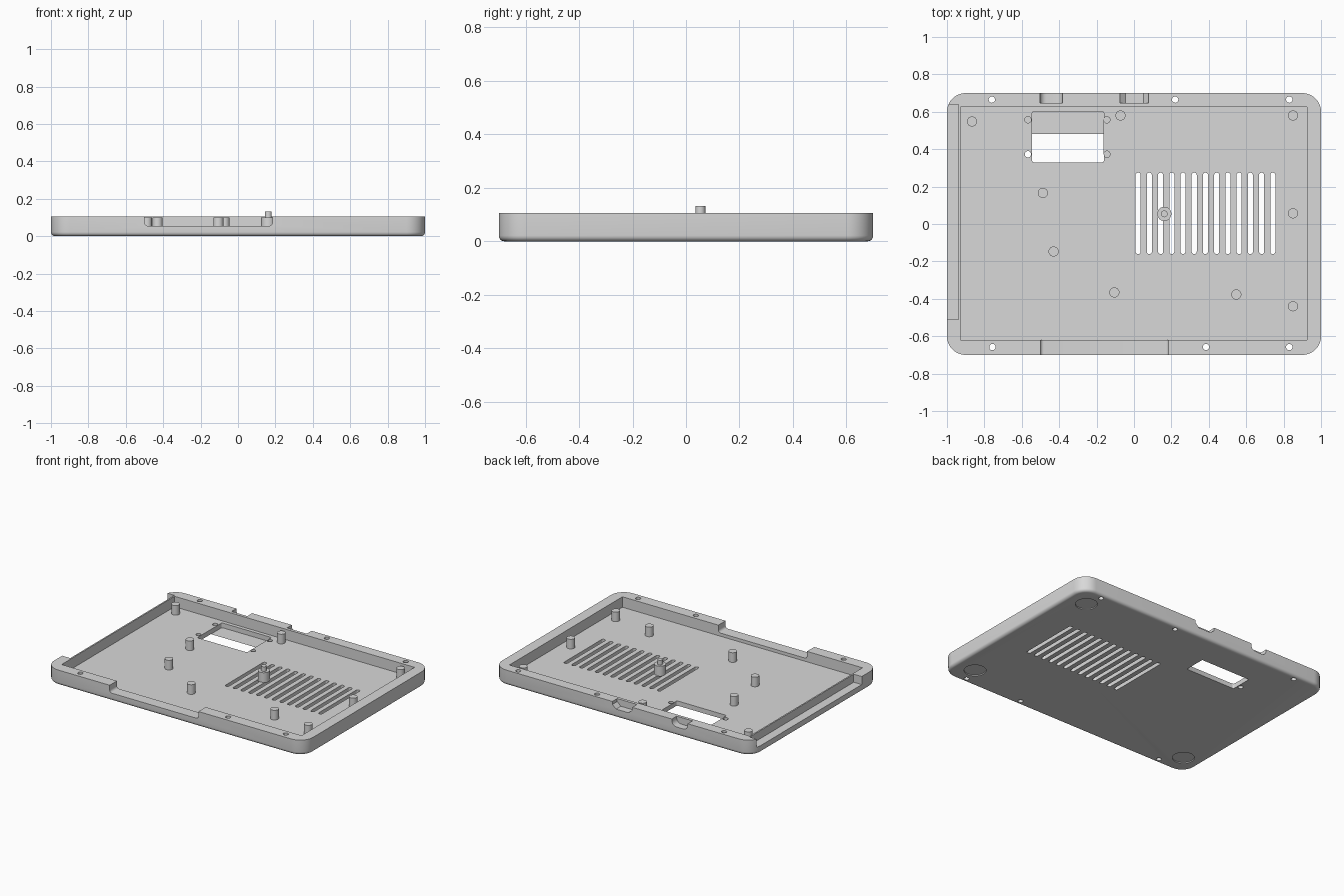
import bpy, bmesh, math
from mathutils import Matrix, Vector

if "Cube" in bpy.data.objects:
    bpy.data.objects.remove(bpy.data.objects["Cube"])

H, FLOOR = 0.106, 0.033          # rim height and floor thickness

grey = bpy.data.materials.new("light_grey")
grey.diffuse_color = (0.69, 0.69, 0.69, 1)
grey.use_nodes = True
grey.node_tree.nodes["Principled BSDF"].inputs["Base Color"].default_value = grey.diffuse_color


def rounded(cx, cy, w, h, r, n=6):
    """Outline of a rounded rectangle, counter-clockwise."""
    pts = []
    for k, (sx, sy) in enumerate([(1, 1), (-1, 1), (-1, -1), (1, -1)]):
        for i in range(n + 1):
            a = math.pi / 2 * (k + i / n)
            pts.append((cx + sx * (w / 2 - r) + r * math.cos(a),
                        cy + sy * (h / 2 - r) + r * math.sin(a)))
    return pts


def box(x0, x1, y0, y1):
    return [(x0, y0), (x1, y0), (x1, y1), (x0, y1)]


def circle(cx, cy, r, n=24):
    return [(cx + r * math.cos(2 * math.pi * i / n),
             cy + r * math.sin(2 * math.pi * i / n)) for i in range(n)]


def loft(bm, rings, matrix=Matrix()):
    """Closed solid through counter-clockwise rings (outline, height), bottom to top."""
    loops = [[bm.verts.new(matrix @ Vector((x, y, z))) for x, y in pts] for pts, z in rings]
    n = len(loops[0])
    bm.faces.new(loops[0][::-1])
    bm.faces.new(loops[-1])
    for a, b in zip(loops, loops[1:]):
        for i in range(n):
            j = (i + 1) % n
            bm.faces.new((a[i], a[j], b[j], b[i]))


def prism(bm, pts, z0, z1, matrix=Matrix()):
    loft(bm, [(pts, z0), (pts, z1)], matrix)


def finish(bm, name):
    bm.normal_update()
    me = bpy.data.meshes.new(name)
    bm.to_mesh(me)
    bm.free()
    ob = bpy.data.objects.new(name, me)
    bpy.context.collection.objects.link(ob)
    me.materials.append(grey)
    return ob


def smooth(ob):
    bpy.ops.object.select_all(action='DESELECT')
    ob.select_set(True)
    bpy.context.view_layer.objects.active = ob
    bpy.ops.object.shade_smooth_by_angle(angle=math.radians(35))


def subtract(ob, cutter):
    """Cut one object from another, trying a second solver if the first gives nothing."""
    for solver in ('EXACT', 'MANIFOLD'):
        m = ob.modifiers.new("cut", 'BOOLEAN')
        m.operation, m.solver, m.object = 'DIFFERENCE', solver, cutter
        bpy.context.view_layer.update()
        graph = bpy.context.evaluated_depsgraph_get()
        result = bpy.data.meshes.new_from_object(ob.evaluated_get(graph))
        ob.modifiers.clear()
        if len(result.polygons) > len(ob.data.polygons):
            ob.data = result
            break
    bpy.data.objects.remove(cutter)


# Tray body with rounded corners and a rounded bottom edge
bm = bmesh.new()
rings, f = [], 0.022
for i in range(6):
    a = math.pi / 2 * i / 5
    d = f * (1 - math.sin(a))
    rings.append((rounded(0, 0, 2 - 2 * d, 1.4 - 2 * d, 0.1 - d, 10), f * (1 - math.cos(a))))
rings.append((rounded(0, 0, 2, 1.4, 0.1, 10), H))
loft(bm, rings)
tray = finish(bm, "tray")

# Inner cavity
bm = bmesh.new()
prism(bm, box(-0.928, 0.925, -0.62, 0.626), FLOOR, 0.3)
subtract(tray, finish(bm, "cavity_cutter"))

# Vent slots, fan opening, screw holes and foot recesses
bm = bmesh.new()
for i in range(13):
    prism(bm, rounded(0.022 + 0.06 * i, 0.057, 0.027, 0.435, 0.0125, 5), -0.1, 0.07)
prism(bm, rounded(-0.353, 0.465, 0.385, 0.272, 0.012, 4), -0.1, 0.07)
for x in (-0.567, -0.145):
    for y in (0.373, 0.557):
        prism(bm, circle(x, y, 0.017), -0.1, 0.07)
for x, y in [(-0.76, 0.665), (0.22, 0.665), (0.83, 0.665),
             (-0.757, -0.658), (0.385, -0.658), (0.83, -0.658)]:
    prism(bm, circle(x, y, 0.017), -0.1, 0.3)
for x in (-0.865, 0.855):
    for y in (-0.545, 0.55):
        prism(bm, circle(x, y, 0.07, 40), -0.1, 0.007)
subtract(tray, finish(bm, "hole_cutter"))

# Rim notches, drawn in x/z and extruded along y, and the left side ledge
bm = bmesh.new()
upright = Matrix.Rotation(math.pi / 2, 4, 'X')
prism(bm, rounded(-0.158, 0.155, 0.685, 0.2, 0.018, 5), 0.6, 0.8, upright)
prism(bm, rounded(-0.442, 0.16, 0.122, 0.2, 0.035, 6), -0.8, -0.647, upright)
prism(bm, [(-0.045, 0.06), (0.05, 0.06), (0.078, 0.085), (0.078, 0.2),
           (-0.075, 0.2), (-0.075, 0.085)], -0.8, -0.647, upright)
prism(bm, box(-1.1, -0.938, -0.51, 0.638), 0.05, 0.3)
subtract(tray, finish(bm, "notch_cutter"))
smooth(tray)

# Board standoffs
bm = bmesh.new()
for x, y in [(-0.866, 0.548), (-0.072, 0.58), (0.85, 0.58), (-0.487, 0.166), (0.85, 0.057),
             (-0.43, -0.147), (-0.105, -0.366), (0.547, -0.377), (0.85, -0.44)]:
    prism(bm, circle(x, y, 0.027), FLOOR - 0.003, 0.1)
smooth(finish(bm, "standoffs"))

# Central standoff with a locating peg
bm = bmesh.new()
c = (0.162, 0.054)
loft(bm, [(circle(*c, 0.038), FLOOR - 0.003), (circle(*c, 0.038), 0.1),
          (circle(*c, 0.018), 0.1), (circle(*c, 0.018), 0.132)])
smooth(finish(bm, "center_peg"))
